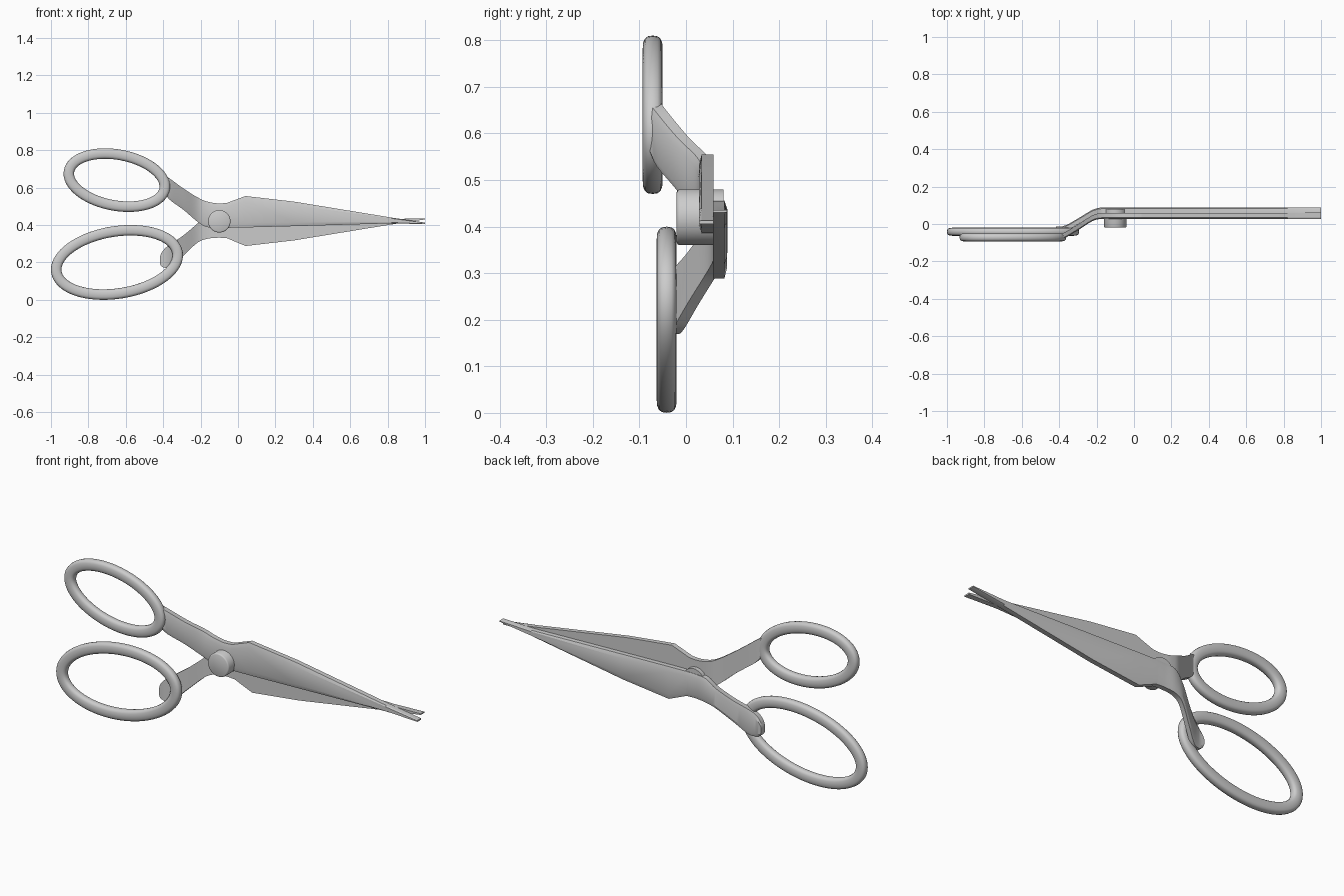
import bpy, bmesh
from math import sin, cos, pi, radians, copysign
from mathutils import Vector

if "Cube" in bpy.data.objects:
    bpy.data.objects.remove(bpy.data.objects["Cube"])


def make(name, verts, faces, angle=35):
    me = bpy.data.meshes.new(name)
    me.from_pydata(verts, [], faces)
    bm = bmesh.new()
    bm.from_mesh(me)
    bmesh.ops.recalc_face_normals(bm, faces=bm.faces)
    bm.to_mesh(me)
    bm.free()
    ob = bpy.data.objects.new(name, me)
    bpy.context.collection.objects.link(ob)
    bpy.ops.object.select_all(action='DESELECT')
    ob.select_set(True)
    bpy.context.view_layer.objects.active = ob
    bpy.ops.object.shade_smooth_by_angle(angle=radians(angle))
    return ob


# Finger loops: ellipses swept with a rounded, slightly flattened section
def ring(name, cx, cy, cz, a, b, tilt, hw=0.028, hy=0.0215, n=72, m=16):
    verts, faces = [], []
    ct, st = cos(radians(tilt)), sin(radians(tilt))
    for i in range(n):
        t = 2 * pi * i / n
        nrm = Vector((cos(t) / a, sin(t) / b)).normalized()
        for j in range(m):
            u = 2 * pi * j / m
            r = hw * copysign(abs(cos(u)) ** 0.75, cos(u))
            y = hy * copysign(abs(sin(u)) ** 0.75, sin(u))
            px, pz = a * cos(t) + nrm.x * r, b * sin(t) + nrm.y * r
            verts.append((cx + px * ct - pz * st, cy + y, cz + px * st + pz * ct))
            i2, j2 = (i + 1) % n, (j + 1) % m
            faces.append((i * m + j, i2 * m + j, i2 * m + j2, i * m + j2))
    make(name, verts, faces, 60)


def smooth(pts, sub=5):
    out = []
    for i in range(len(pts) - 1):
        p0, p1, p2 = pts[max(i - 1, 0)], pts[i], pts[i + 1]
        p3 = pts[min(i + 2, len(pts) - 1)]
        for k in range(sub):
            t = k / sub
            out.append([0.5 * (2 * B + (C - A) * t + (2 * A - 5 * B + 4 * C - D) * t * t
                               + (3 * B - A - 3 * C + D) * t ** 3)
                        for A, B, C, D in zip(p0, p1, p2, p3)])
    return out + [list(pts[-1])]


# One scissor half: stations of (x, z top, z bottom, y); side is the outer face
def half(name, handle, blade, side, t=0.0155):
    st = smooth(handle) + [list(p) for p in blade]
    verts, faces = [], []
    for x, hi, lo, y in st:
        h = hi - lo
        verts += [(x, y + side * o * t, lo + h * f) for f, o in
                  ((1, -1), (1, 0.6), (0.85, 1), (0.15, 1), (0, 0.6), (0, -1))]
    for i in range(len(st) - 1):
        for j in range(6):
            k = (j + 1) % 6
            faces.append((i * 6 + j, i * 6 + 6 + j, i * 6 + 6 + k, i * 6 + k))
    faces += [tuple(range(6)), tuple(range(len(verts) - 6, len(verts)))]
    make(name, verts, faces, 25)


ring("upper_finger_loop", -0.648, -0.0715, 0.64, 0.26, 0.136, -10.65)
ring("lower_finger_loop", -0.647, -0.0415, 0.20, 0.328, 0.166, 9.15)

# Front half carries the upper loop
YF, YB = 0.043, 0.073
front_handle = [(-0.405, 0.67, 0.60, -0.072), (-0.37, 0.652, 0.54, -0.060),
                (-0.29, 0.594, 0.48, -0.012), (-0.22, 0.55, 0.42, 0.032),
                (-0.17, 0.527, 0.39, YF), (-0.11, 0.516, 0.386, YF), (-0.06, 0.518, 0.385, YF)]
front_blade = [(0.04, 0.555, 0.387, YF), (0.3, 0.525, 0.394, YF),
               (0.82, 0.440, 0.409, YF), (1.0, 0.413, 0.405, YF)]
half("front_blade_and_handle", front_handle, front_blade, -1)

# Back half carries the lower loop; its blade mirrors the front one
back_handle = [(-0.418, 0.225, 0.195, -0.030), (-0.41, 0.25, 0.18, -0.030),
               (-0.385, 0.28, 0.170, -0.028), (-0.35, 0.305, 0.178, -0.015),
               (-0.29, 0.346, 0.237, 0.020), (-0.22, 0.405, 0.303, 0.061),
               (-0.17, 0.448, 0.325, YB), (-0.11, 0.455, 0.332, YB), (-0.06, 0.456, 0.330, YB)]
back_blade = [(x, 0.841 - lo, 0.843 - hi, YB) for x, hi, lo, y in front_blade]
half("back_blade_and_handle", back_handle, back_blade, 1)

# Pivot screw through both halves, rounded at the front rim
rings = [(-0.02, 0.054), (-0.018, 0.058), (-0.014, 0.06), (0.08, 0.06)]
N = 40
pv = [(-0.1 + r * cos(2 * pi * i / N), y, 0.42 + r * sin(2 * pi * i / N))
      for y, r in rings for i in range(N)]
pf = [(k * N + i, k * N + (i + 1) % N, k * N + N + (i + 1) % N, k * N + N + i)
      for k in range(len(rings) - 1) for i in range(N)]
pf += [tuple(range(N)), tuple(range(3 * N, 4 * N))]
make("pivot_screw", pv, pf, 40)
